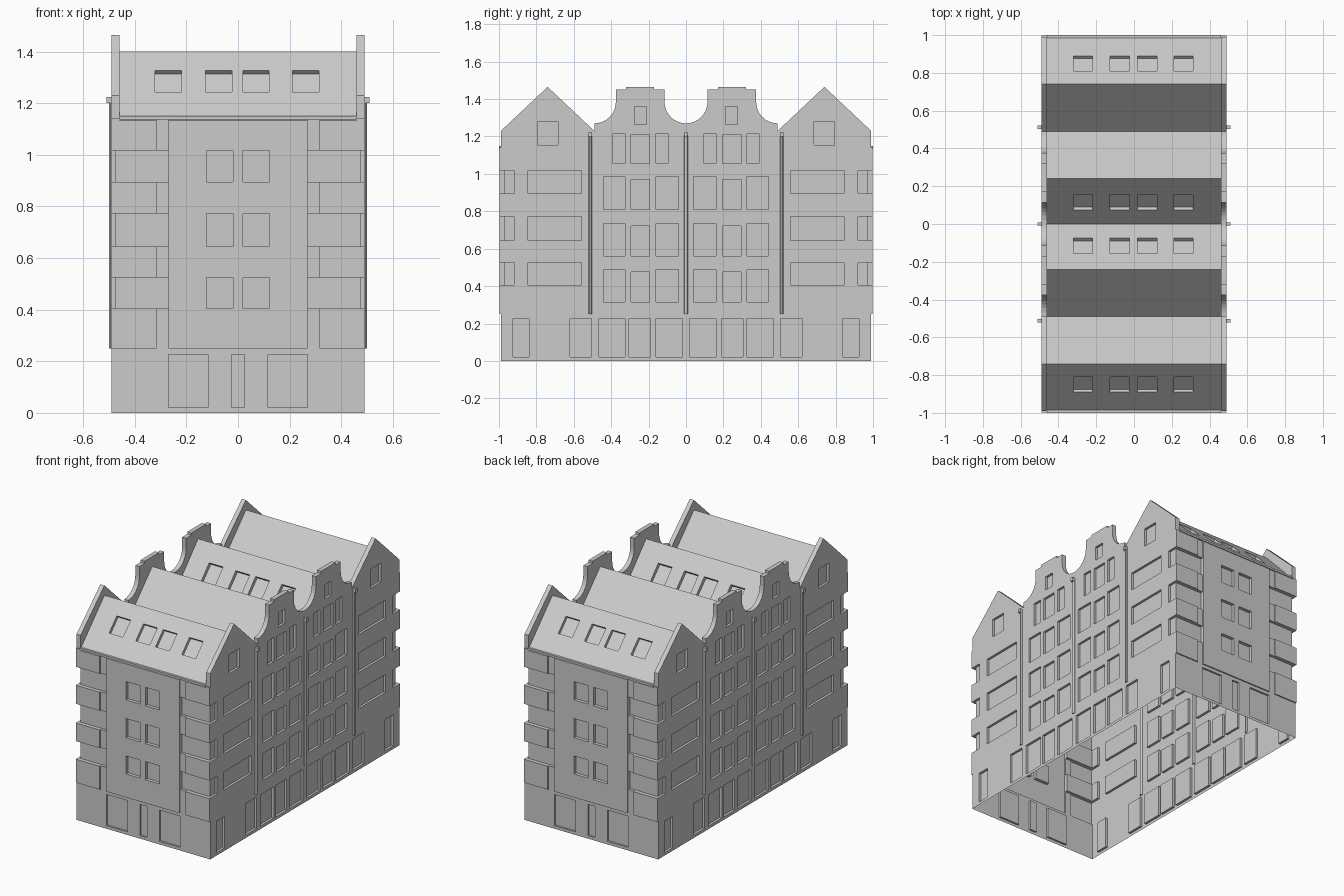
import bpy, bmesh, math
from mathutils import Vector

cube = bpy.data.objects.get("Cube")
if cube:
    bpy.data.objects.remove(cube, do_unlink=True)

grey = bpy.data.materials.new("plain_grey")
grey.use_nodes = True
grey.diffuse_color = (0.6, 0.6, 0.6, 1)
grey.node_tree.nodes["Principled BSDF"].inputs["Base Color"].default_value = grey.diffuse_color

W, L, ROOF_W = 0.49, 0.99, 0.46      # half width, half length, half width of roof
EAVE, RIDGE = 1.14, 1.4


def prism(bm, pts, lo, hi, axis):
    """Extrude a 2D outline along x (points are y,z) or along z (points are x,y)."""
    place = (lambda p, t: (t, *p)) if axis == "x" else (lambda p, t: (*p, t))
    a = [bm.verts.new(place(p, lo)) for p in pts]
    b = [bm.verts.new(place(p, hi)) for p in pts]
    bm.faces.new(a)
    bm.faces.new(b)
    for i in range(len(pts)):
        j = (i + 1) % len(pts)
        bm.faces.new((a[i], a[j], b[j], b[i]))


def box(bm, x, y, z):
    prism(bm, [(x[0], y[0]), (x[1], y[0]), (x[1], y[1]), (x[0], y[1])], *z, "z")


def span(s, a, b):
    return tuple(sorted((s * a, s * b)))


def finish(bm, name):
    bmesh.ops.recalc_face_normals(bm, faces=bm.faces)
    mesh = bpy.data.meshes.new(name)
    bm.to_mesh(mesh)
    bm.free()
    mesh.materials.append(grey)
    ob = bpy.data.objects.new(name, mesh)
    bpy.context.collection.objects.link(ob)
    return ob


def combine(target, tool, operation):
    mod = target.modifiers.new(operation, "BOOLEAN")
    mod.operation, mod.solver, mod.object = operation, "EXACT", tool
    bpy.context.view_layer.update()
    bpy.context.view_layer.objects.active = target
    bpy.ops.object.modifier_apply(modifier=mod.name)
    bpy.data.objects.remove(tool, do_unlink=True)


# Block with the stepped and pointed gable outline
half = [(0.0, 1.27)]
for i in range(1, 9):
    a = math.radians(90 * i / 8)
    half.append((0.115 * math.sin(a), 1.385 - 0.115 * math.cos(a)))
half += [(0.115, 1.45), (0.17, 1.45), (0.17, 1.465)]
curved = half + [(0.49 - y, z) for y, z in reversed(half)]
outline = curved + [(0.49, 1.23), (0.74, 1.465), (L, 1.23), (L, 0)]
outline = outline + [(-y, z) for y, z in reversed(outline[1:])]
bm = bmesh.new()
prism(bm, outline, -W, W, "x")
shell = finish(bm, "building_shell")

# Raised middle panels and corner blocks on both end walls
bm = bmesh.new()
for s in (-1, 1):
    depth = span(s, 0.95, 0.998)
    box(bm, (-0.27, 0.27), depth, (0.25, EAVE))
    for z in ((0.25, 0.405), (0.525, 0.645), (0.77, 0.895), (1.017, EAVE)):
        for sx in (-1, 1):
            box(bm, span(sx, 0.315, W), depth, z)
combine(shell, finish(bm, "raised_blocks"), "UNION")

# Four roofs sunk between the gable walls
slope = [(-1.1, 1.028), (-0.74, RIDGE), (-0.49, EAVE), (-0.24, RIDGE), (0, EAVE),
         (0.24, RIDGE), (0.49, EAVE), (0.74, RIDGE), (1.1, 1.028)]
bm = bmesh.new()
prism(bm, slope + [(1.1, 1.7), (-1.1, 1.7)], -ROOF_W, ROOF_W, "x")
combine(shell, finish(bm, "roof_cutter"), "DIFFERENCE")

# Window and door recesses
bm = bmesh.new()
FLOORS = ((0.405, 0.525), (0.645, 0.772), (0.895, 1.017))
side = []                                             # (y range, z range)
for y in ((0.84, 0.925), (0.505, 0.62), (0.325, 0.465), (0.19, 0.305), (0.02, 0.16)):
    side.append((y, (0.02, 0.227)))
for z in (0.315, 0.56, 0.81):
    side += [((0.325, 0.44), (z, z + 0.175)), ((0.195, 0.295), (z, z + 0.16)),
             ((0.04, 0.16), (z, z + 0.175))]
side += [((0.325, 0.39), (1.055, 1.215)), ((0.195, 0.295), (1.055, 1.21)),
         ((0.095, 0.16), (1.055, 1.215)), ((0.21, 0.275), (1.265, 1.36)),
         ((0.685, 0.795), (1.155, 1.28))]
side += [((0.56, 0.845), z) for z in FLOORS]
for sx in (-1, 1):
    for sy in (-1, 1):
        for y, z in side:
            box(bm, span(sx, 0.474, 0.55), span(sy, *y), z)
        # bands wrapping round the corners
        corner = [(0.27, 0.972), (0.474, 0.972), (0.474, 0.92), (0.55, 0.92),
                  (0.55, 1.1), (0.27, 1.1)]
        for z in FLOORS:
            prism(bm, [(sx * x, sy * y) for x, y in corner], *z, "z")
            box(bm, span(sx, 0.02, 0.123), span(sy, 0.976, 1.1), z)
        box(bm, span(sx, 0.117, 0.27), span(sy, 0.978, 1.1), (0.02, 0.227))
for sy in (-1, 1):
    box(bm, (-0.025, 0.025), span(sy, 0.978, 1.1), (0.02, 0.227))

# Skylight recesses, square to the roof slope
k = (RIDGE - EAVE) / 0.25
n = Vector((-k, 1)).normalized()                      # normal of a slope rising with +y
for sy in (-1, 1):
    for foot, lo, hi, rise in ((-0.99, 0.1, 0.18, 1), (0, 0.075, 0.16, -1)):
        quad = []
        for d, h in ((lo, -0.02), (hi, -0.02), (hi, 0.06), (lo, 0.06)):
            p = Vector((d, EAVE + k * d)) + n * h
            quad.append((sy * (foot + rise * p.x), p.y))
        for x in (-0.27, -0.075, 0.07, 0.262):
            prism(bm, quad, x - 0.051, x + 0.051, "x")
combine(shell, finish(bm, "window_cutter"), "DIFFERENCE")

# Open underside
bm = bmesh.new()
bm.from_mesh(shell.data)
floor = [f for f in bm.faces if f.calc_center_median().z < 0.001]
bmesh.ops.delete(bm, geom=floor, context="FACES")
bm.to_mesh(shell.data)
bm.free()
shell.data.materials.clear()
shell.data.materials.append(grey)
for p in shell.data.polygons:
    p.material_index = 0

# Eaves strips, rain spouts and downpipes
bm = bmesh.new()
for s in (-1, 1):
    box(bm, (-ROOF_W, ROOF_W), span(s, 0.985, 1.0), (1.137, 1.15))
finish(bm, "eaves_strips")

spouts, pipes = bmesh.new(), bmesh.new()
for sx in (-1, 1):
    for y in (-0.512, 0, 0.512):
        box(spouts, span(sx, 0.48, 0.51), (y - 0.009, y + 0.009), (1.2, 1.225))
        ring = [(sx * W + 0.01 * math.cos(i * math.tau / 12),
                 y + 0.01 * math.sin(i * math.tau / 12)) for i in range(12)]
        prism(pipes, ring, 0.25, 1.205, "z")
finish(spouts, "rain_spouts")
pipe_ob = finish(pipes, "downpipes")
bpy.ops.object.select_all(action="DESELECT")
pipe_ob.select_set(True)
bpy.context.view_layer.objects.active = pipe_ob
bpy.ops.object.shade_smooth_by_angle()
